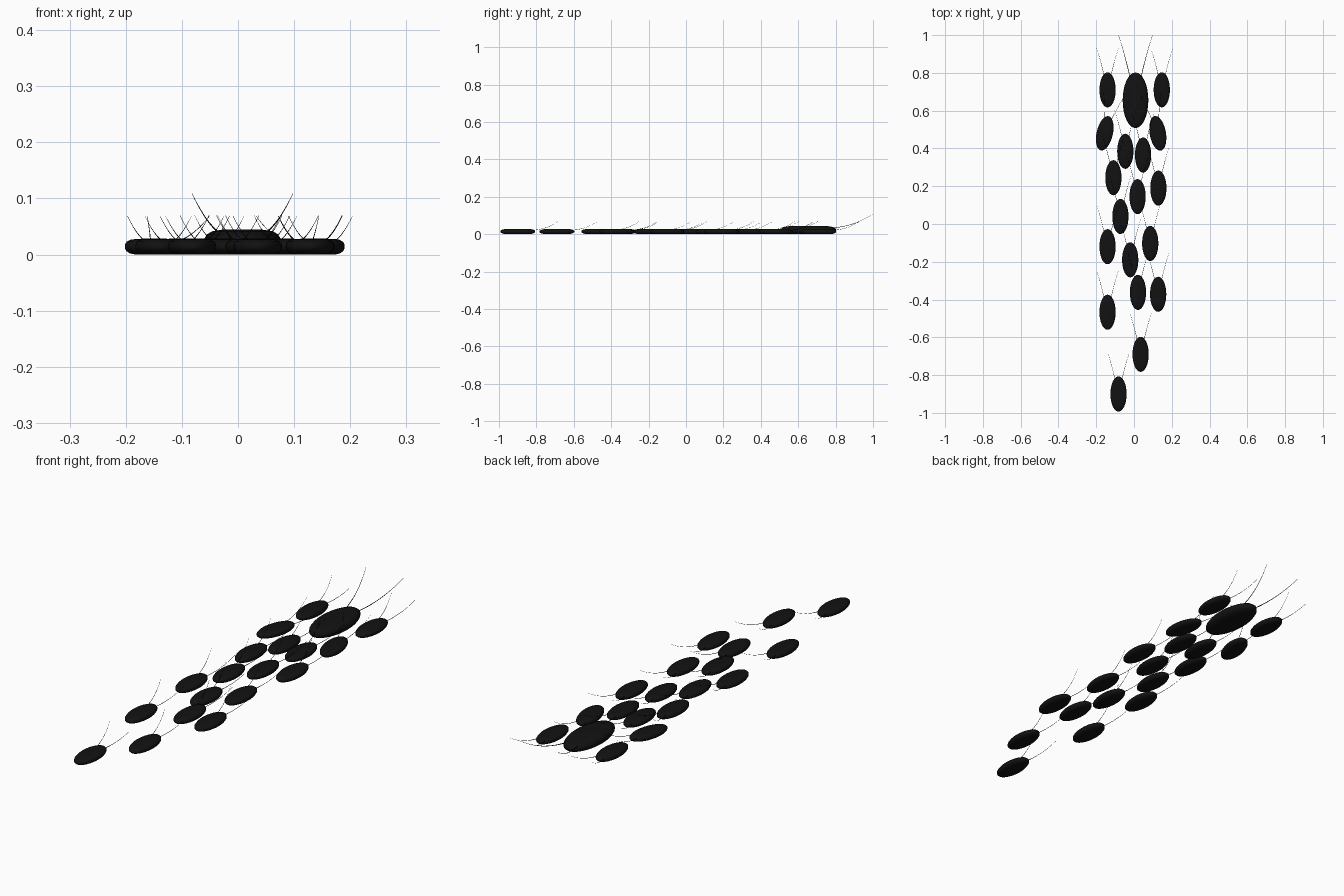
import bpy, bmesh, math
from mathutils import Vector

if "Cube" in bpy.data.objects:
    bpy.data.objects.remove(bpy.data.objects["Cube"])

black = bpy.data.materials.new("black_shell")
black.diffuse_color = (0.006, 0.006, 0.006, 1)
black.use_nodes = True
black.node_tree.nodes["Principled BSDF"].inputs["Base Color"].default_value = black.diffuse_color

# Small bug dimensions; the large bug is the same design scaled up
HALF_W, HALF_L, BIG = 0.043, 0.093, 1.58

# x, y, turn in degrees, scale
BUGS = [
    (-0.14, 0.71, 0, 1), (0.008, 0.655, 0, BIG), (0.147, 0.71, 0, 1),
    (-0.155, 0.48, -13, 1), (0.126, 0.48, 10, 1), (-0.046, 0.385, 0, 1),
    (0.048, 0.365, 0, 1), (-0.109, 0.245, 0, 1), (0.129, 0.19, 0, 1),
    (0.019, 0.145, 0, 1), (-0.072, 0.04, 0, 1), (-0.14, -0.12, 0, 1),
    (0.086, -0.103, 0, 1), (-0.02, -0.19, 0, 1), (0.021, -0.362, 0, 1),
    (0.128, -0.372, 0, 1), (-0.14, -0.467, 0, 1), (0.035, -0.69, 0, 1),
    (-0.082, -0.9, 0, 1),
]

# Height and relative radius of the shell's rounded rim
PROFILE = [(0.0, 0.6), (0.002, 0.8), (0.006, 0.94), (0.011, 1.0), (0.018, 1.0),
           (0.023, 0.93), (0.0265, 0.78), (0.028, 0.55)]


def shell_mesh(sides=32):
    bm = bmesh.new()
    rings = []
    for z, r in PROFILE:
        ring = []
        for i in range(sides):
            a = 2 * math.pi * i / sides
            ring.append(bm.verts.new((HALF_W * r * math.cos(a), HALF_L * r * math.sin(a), z)))
        rings.append(ring)
    for low, high in zip(rings, rings[1:]):
        for i in range(sides):
            j = (i + 1) % sides
            bm.faces.new((low[i], low[j], high[j], high[i]))
    # Close the belly and the gently domed back
    for ring, z, flip in ((rings[0], 0.0, True), (rings[-1], 0.0285, False)):
        mid = bm.verts.new((0, 0, z))
        for i in range(sides):
            tri = (ring[i], ring[(i + 1) % sides], mid)
            bm.faces.new(tri[::-1] if flip else tri)
    return finish(bm, "shell")


def antennae_mesh(sides=6, steps=14):
    bm = bmesh.new()
    for s in (-1, 1):
        p0, p1, p2 = (Vector(p) for p in ((s * 0.018, 0.075, 0.021),
                                          (s * 0.036, 0.155, 0.025),
                                          (s * 0.057, 0.218, 0.069)))
        previous = None
        for k in range(steps + 1):
            t = k / steps
            c = p0 * (1 - t) ** 2 + p1 * 2 * t * (1 - t) + p2 * t * t
            d = ((p1 - p0) * (1 - t) + (p2 - p1) * t).normalized()
            u = d.cross(Vector((0, 0, 1))).normalized()
            v = u.cross(d)
            r = 0.0011 * (1 - 0.7 * t)
            ring = [bm.verts.new(c + r * (u * math.cos(2 * math.pi * i / sides)
                                          + v * math.sin(2 * math.pi * i / sides)))
                    for i in range(sides)]
            if previous:
                for i in range(sides):
                    j = (i + 1) % sides
                    bm.faces.new((previous[i], previous[j], ring[j], ring[i]))
            else:
                bm.faces.new(ring[::-1])
            previous = ring
        bm.faces.new(previous)
    return finish(bm, "antennae")


def finish(bm, name):
    bmesh.ops.recalc_face_normals(bm, faces=bm.faces)
    for f in bm.faces:
        f.smooth = True
    me = bpy.data.meshes.new(name)
    bm.to_mesh(me)
    bm.free()
    me.materials.append(black)
    return me


# Place the swarm
parts = {"shell": shell_mesh(), "antennae": antennae_mesh()}
for n, (x, y, turn, scale) in enumerate(BUGS, 1):
    for part, mesh in parts.items():
        ob = bpy.data.objects.new(f"bug_{n:02d}_{part}", mesh)
        ob.location = (x, y, 0)
        ob.rotation_euler.z = math.radians(turn)
        ob.scale = (scale,) * 3
        bpy.context.collection.objects.link(ob)
